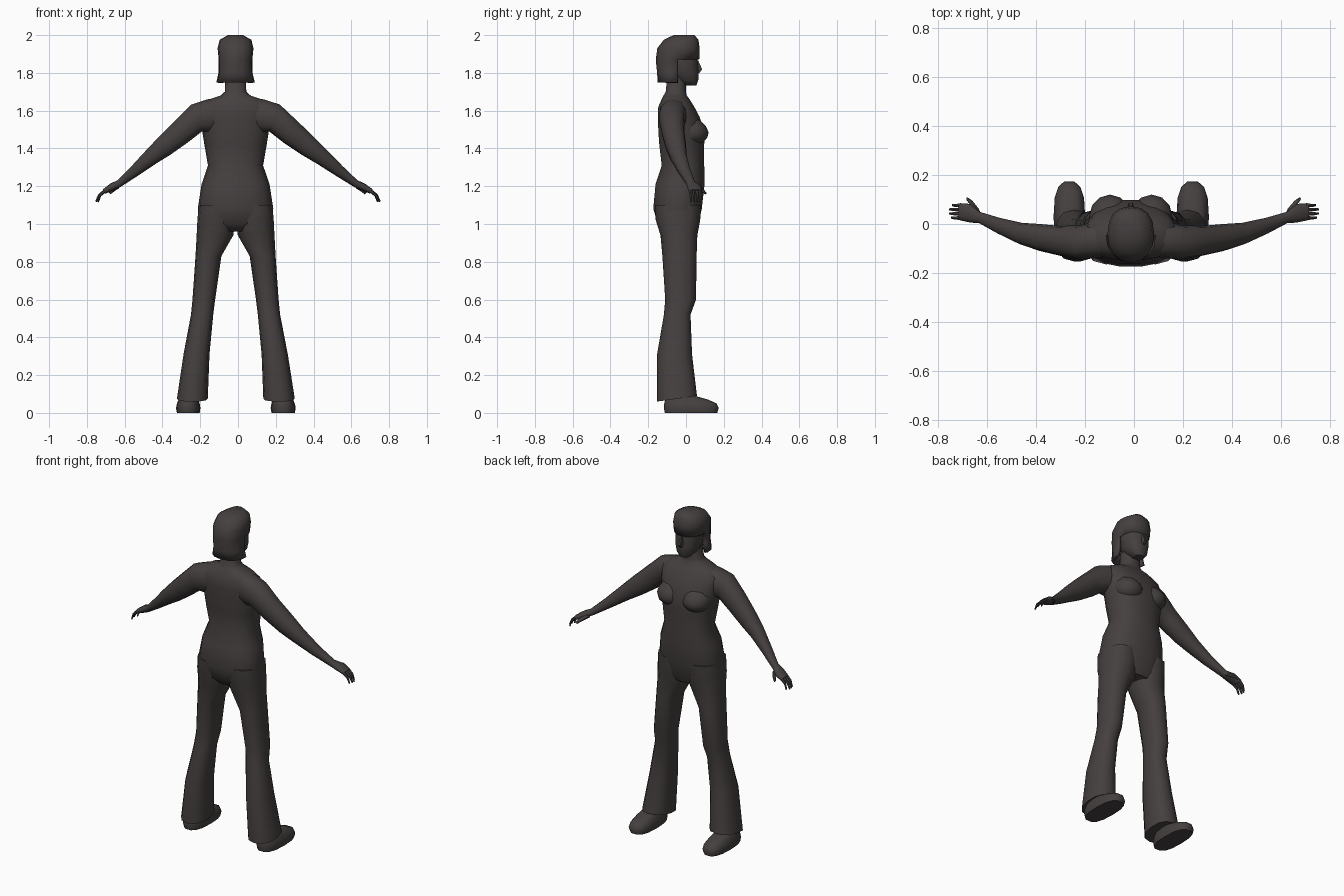
import bpy, bmesh, math

cube = bpy.data.objects.get("Cube")
if cube:
    bpy.data.objects.remove(cube)

COLOUR = (0.06, 0.051, 0.05, 1)
mat = bpy.data.materials.new("dark brown grey")
mat.use_nodes = True
mat.diffuse_color = COLOUR
bsdf = next(n for n in mat.node_tree.nodes if n.type == 'BSDF_PRINCIPLED')
bsdf.inputs["Base Color"].default_value = COLOUR


def place(x, y, z):
    """The body stands slightly to one side of the hands' midpoint."""
    return (x - 0.013 * max(0, min(1, (0.75 - abs(x)) / 0.5)), y, z)


def loft(name, rings, sides=14, side=1, power=0.85, cut=None, angle=50):
    """Skin rings given as (xa, za, xb, zb, back_y, front_y[, tilt])."""
    bm = bmesh.new()
    loops = []
    for xa, za, xb, zb, y0, y1, *tilt in rings:
        loop = []
        for i in range(sides):
            a = math.tau * i / sides
            c, s = math.cos(a), math.sin(a)
            u = math.copysign(abs(c) ** power, c) / 2 + 0.5
            v = math.copysign(abs(s) ** power, s) / 2 + 0.5
            y = y0 + (y1 - y0) * v
            z = za + (zb - za) * u + (tilt[0] * v if tilt else 0)
            loop.append(bm.verts.new(place(side * (xa + (xb - xa) * u), y, z)))
        loops.append(loop)
    for p, q in zip(loops, loops[1:]):
        for i in range(sides):
            j = (i + 1) % sides
            bm.faces.new((p[i], p[j], q[j], q[i]))
    if cut is None:
        bm.faces.new(loops[0])
    bm.faces.new(loops[-1])
    bmesh.ops.recalc_face_normals(bm, faces=bm.faces)
    if cut:
        gone = [f for f in bm.faces if cut(f.calc_center_median())]
        bmesh.ops.delete(bm, geom=gone, context='FACES')
    return finish(name, bm, angle)


def finish(name, bm, angle=50):
    mesh = bpy.data.meshes.new(name)
    bm.to_mesh(mesh)
    bm.free()
    mesh.materials.append(mat)
    ob = bpy.data.objects.new(name, mesh)
    bpy.context.collection.objects.link(ob)
    bpy.ops.object.select_all(action='DESELECT')
    ob.select_set(True)
    bpy.context.view_layer.objects.active = ob
    bpy.ops.object.shade_smooth_by_angle(angle=math.radians(angle))
    return ob


def level(z, w, y0, y1):
    """A horizontal ring centred on the body."""
    return (-w, z, w, z, y0, y1)


def span(z, x0, x1, y0, y1, tilt=0):
    """A horizontal ring off to one side."""
    return (x0, z, x1, z, y0, y1, tilt)


def finger(name, side, points, r):
    """A thin digit through (x, y, z) points, tapering to its tip."""
    rings = []
    for k, (x, y, z) in enumerate(points):
        t = r * (1 - 0.25 * k)
        rings.append((x + t * 0.7, z + t * 0.7, x - t * 0.7, z - t * 0.7, y - t, y + t))
    loft(name, rings, 6, side, 1)


# Torso and neck
loft("torso", [
    level(1.78, .055, -.10, 0), level(1.70, .057, -.108, 0),
    level(1.68, .08, -.12, .005), level(1.66, .14, -.13, .02),
    level(1.62, .19, -.148, .045), level(1.57, .185, -.15, .072),
    level(1.49, .176, -.148, .10), level(1.42, .165, -.143, .098),
    level(1.31, .146, -.13, .098), level(1.21, .18, -.163, .10),
    level(1.08, .20, -.175, .085), level(1.0, .18, -.15, .068),
    level(.96, .12, -.11, .05)], 18)

# Head with a small nose
loft("head", [
    level(1.733, .03, -.005, .055), level(1.76, .055, -.05, .066),
    level(1.80, .07, -.09, .068), level(1.85, .077, -.10, .064),
    level(1.90, .078, -.10, .062), level(1.96, .06, -.09, .045)])
loft("nose", [
    level(1.80, .010, .05, .072), level(1.818, .014, .05, .088),
    level(1.865, .006, .05, .066)], 6)

# Bobbed hair, open in front of the face
hair = loft("hair", [
    level(1.75, .102, -.15, .06), level(1.80, .09, -.153, .06),
    level(1.87, .089, -.16, .07), level(1.93, .095, -.152, .072),
    level(1.975, .084, -.118, .066), level(2.0, .04, -.065, .045)],
    16, cut=lambda c: c.z < 1.86 and c.y > -.06)
shell = hair.modifiers.new("thickness", 'SOLIDIFY')
shell.thickness = 0.02

for side, word in ((1, "left"), (-1, "right")):
    # Chest
    bm = bmesh.new()
    bmesh.ops.create_uvsphere(bm, u_segments=12, v_segments=8, radius=1)
    for v in bm.verts:
        x, y, z = v.co
        lift = .085 * z if z > 0 else .07 * z
        v.co = place(side * .085 + x * .085, .03 + y * .09 - max(z, 0) * .02, 1.485 + lift)
    finish(word + "_chest", bm)

    # Arm and palm
    loft(word + "_arm", [
        (.07, 1.67, .09, 1.50, -.13, 0), (.15, 1.66, .14, 1.48, -.14, .01),
        (.235, 1.632, .178, 1.49, -.145, -.005), (.32, 1.55, .255, 1.43, -.13, -.008),
        (.40, 1.472, .35, 1.365, -.11, 0), (.475, 1.395, .425, 1.32, -.085, .005),
        (.56, 1.305, .525, 1.255, -.042, .025), (.635, 1.232, .62, 1.195, .003, .05),
        (.675, 1.213, .658, 1.178, .006, .082), (.715, 1.183, .702, 1.16, .015, .085)],
        12, side)

    # Fingers and thumb
    for k in range(4):
        y = .024 + k * .017
        reach = (-.008, 0, 0, -.012)[k]
        finger(f"{word}_finger_{k + 1}", side, [
            (.70, y, 1.178), (.735 + reach / 2, y + .001, 1.152),
            (.752 + reach, y + .002, 1.118)], .0095)
    finger(word + "_thumb", side, [
        (.635, .05, 1.20), (.66, .085, 1.18), (.678, .102, 1.162)], .014)

    # Flared trouser leg
    loft(word + "_leg", [
        span(1.10, .005, .195, -.165, .08), span(1.02, 0, .202, -.16, .075),
        span(.94, .012, .206, -.135, .06), span(.83, .075, .212, -.125, .056),
        span(.60, .108, .228, -.11, .053), span(.52, .118, .236, -.117, .024),
        span(.31, .138, .276, -.153, .032), span(.06, .147, .312, -.153, .058, .03)],
        12, side)

    # Shoe
    loft(word + "_shoe", [
        span(0, .19, .312, -.115, .168), span(.025, .186, .317, -.12, .176),
        span(.05, .19, .312, -.118, .165), span(.07, .198, .303, -.112, .12),
        span(.09, .205, .295, -.105, .05)], 14, side, .75)
